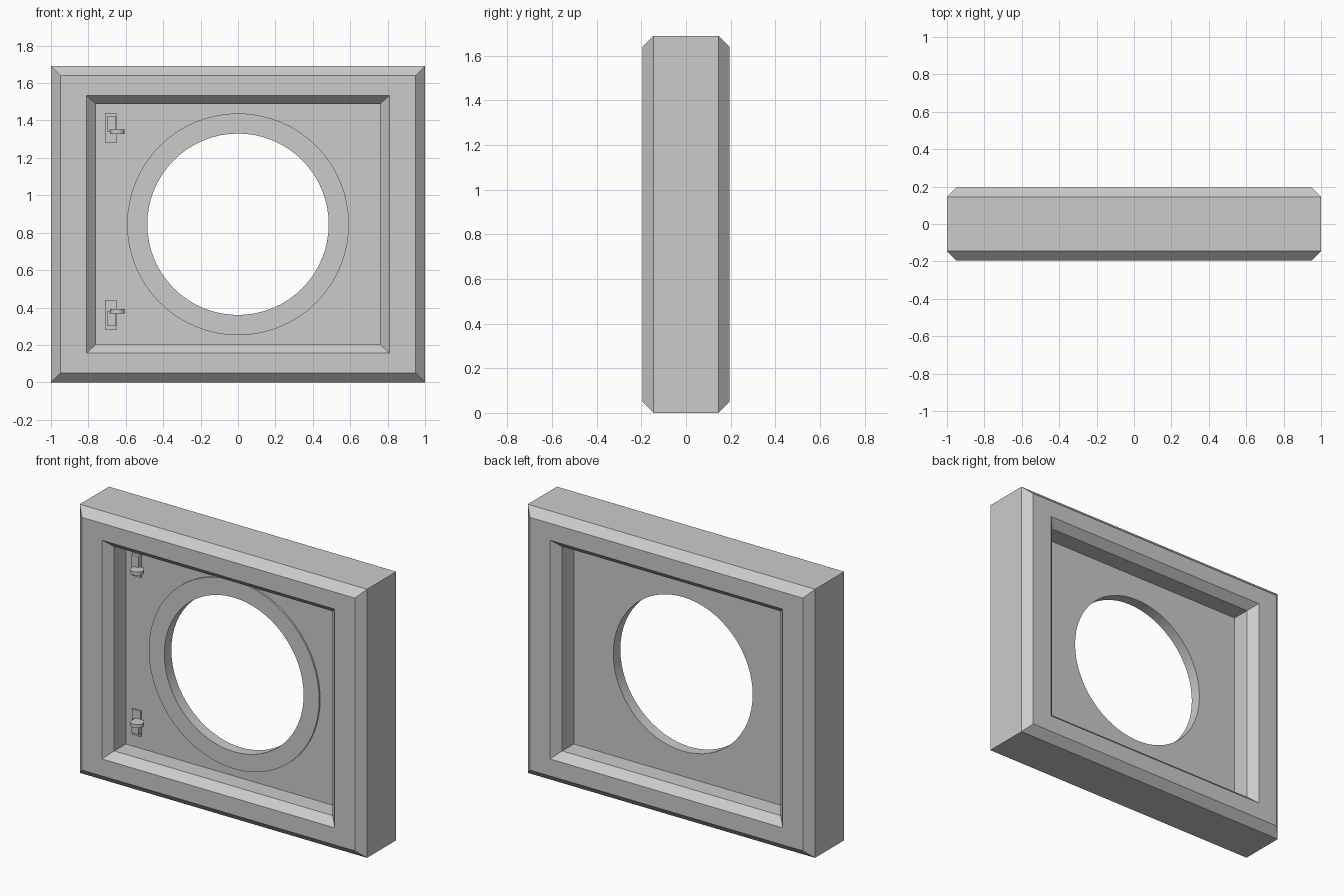
import bpy
import bmesh
from math import cos, sin, pi, radians

if "Cube" in bpy.data.objects:
    bpy.data.objects.remove(bpy.data.objects["Cube"])

MID = 0.845  # height of the centre
SEGMENTS = 64

grey = bpy.data.materials.new("plain grey")
grey.use_nodes = True
grey.diffuse_color = (0.6, 0.6, 0.6, 1)
grey.node_tree.nodes["Principled BSDF"].inputs["Base Color"].default_value = (0.6, 0.6, 0.6, 1)


def finish(name, bm, smooth=False):
    bmesh.ops.recalc_face_normals(bm, faces=bm.faces)
    mesh = bpy.data.meshes.new(name)
    bm.to_mesh(mesh)
    bm.free()
    mesh.materials.append(grey)
    obj = bpy.data.objects.new(name, mesh)
    bpy.context.collection.objects.link(obj)
    if smooth:
        bpy.ops.object.select_all(action="DESELECT")
        obj.select_set(True)
        bpy.context.view_layer.objects.active = obj
        bpy.ops.object.shade_smooth_by_angle(angle=radians(30))
    return obj


def rectangle(hx, hz, y):
    return [(sx * hx, y, MID + sz * hz) for sx, sz in ((-1, -1), (1, -1), (1, 1), (-1, 1))]


def circle(radius, y):
    angles = [2 * pi * i / SEGMENTS for i in range(SEGMENTS)]
    return [(radius * cos(a), y, MID + radius * sin(a)) for a in angles]


def divided_rectangle(hx, hz, y):
    """Rectangle with as many points as a circle, corners included."""
    points = []
    for x, _, z in circle(1, y):
        k = max(abs(x), abs(z - MID))
        points.append((hx * x / k, y, MID + hz * (z - MID) / k))
    return points


def loop_solid(name, rings, smooth=False):
    """Closed band of faces joining each ring to the next and the last to the first."""
    bm = bmesh.new()
    loops = [[bm.verts.new(p) for p in ring] for ring in rings]
    for a, b in zip(loops, loops[1:] + loops[:1]):
        for i in range(len(a)):
            j = (i + 1) % len(a)
            bm.faces.new((a[i], a[j], b[j], b[i]))
    return finish(name, bm, smooth)


def box(name, x0, x1, y0, y1, z0, z1):
    bm = bmesh.new()
    bmesh.ops.create_cube(bm, size=1)
    bmesh.ops.scale(bm, vec=(x1 - x0, y1 - y0, z1 - z0), verts=bm.verts)
    bmesh.ops.translate(bm, vec=((x0 + x1) / 2, (y0 + y1) / 2, (z0 + z1) / 2), verts=bm.verts)
    return finish(name, bm)


# Outer frame, chamfered on all its long edges
front = [(1, 0.845, -0.145), (0.95, 0.795, -0.195), (0.81, 0.688, -0.195), (0.76, 0.643, -0.145)]
back = [(hx, hz, -y) for hx, hz, y in reversed(front)]
loop_solid("frame", [rectangle(*p) for p in front + back])

# Panel with its round opening
loop_solid("panel", [divided_rectangle(0.8, 0.68, -0.03), circle(0.485, -0.03),
                     circle(0.485, 0.03), divided_rectangle(0.8, 0.68, 0.03)], True)

# Slightly raised rim around the opening
loop_solid("opening_rim", [circle(0.593, -0.025), circle(0.593, -0.04),
                           circle(0.485, -0.04), circle(0.485, -0.025)], True)

# Two hinges, the lower one mirrored
for label, side in (("upper", 1), ("lower", -1)):
    def span(low, high):
        return sorted((MID + 0.015 + side * low, MID + 0.015 + side * high))

    box(label + "_hinge_plate", -0.71, -0.65, -0.04, -0.025, *span(0.42, 0.58))
    box(label + "_hinge_arm", -0.70, -0.652, -0.06, -0.035, *span(0.48, 0.56))
    box(label + "_hinge_pin", -0.685, -0.652, -0.08, -0.035, *span(0.47, 0.49))
    bm = bmesh.new()
    bmesh.ops.create_cone(bm, cap_ends=True, segments=24, radius1=0.039, radius2=0.039, depth=0.022)
    bmesh.ops.translate(bm, vec=(-0.645, -0.08, MID + 0.015 + side * 0.48), verts=bm.verts)
    finish(label + "_hinge_disc", bm, True)
